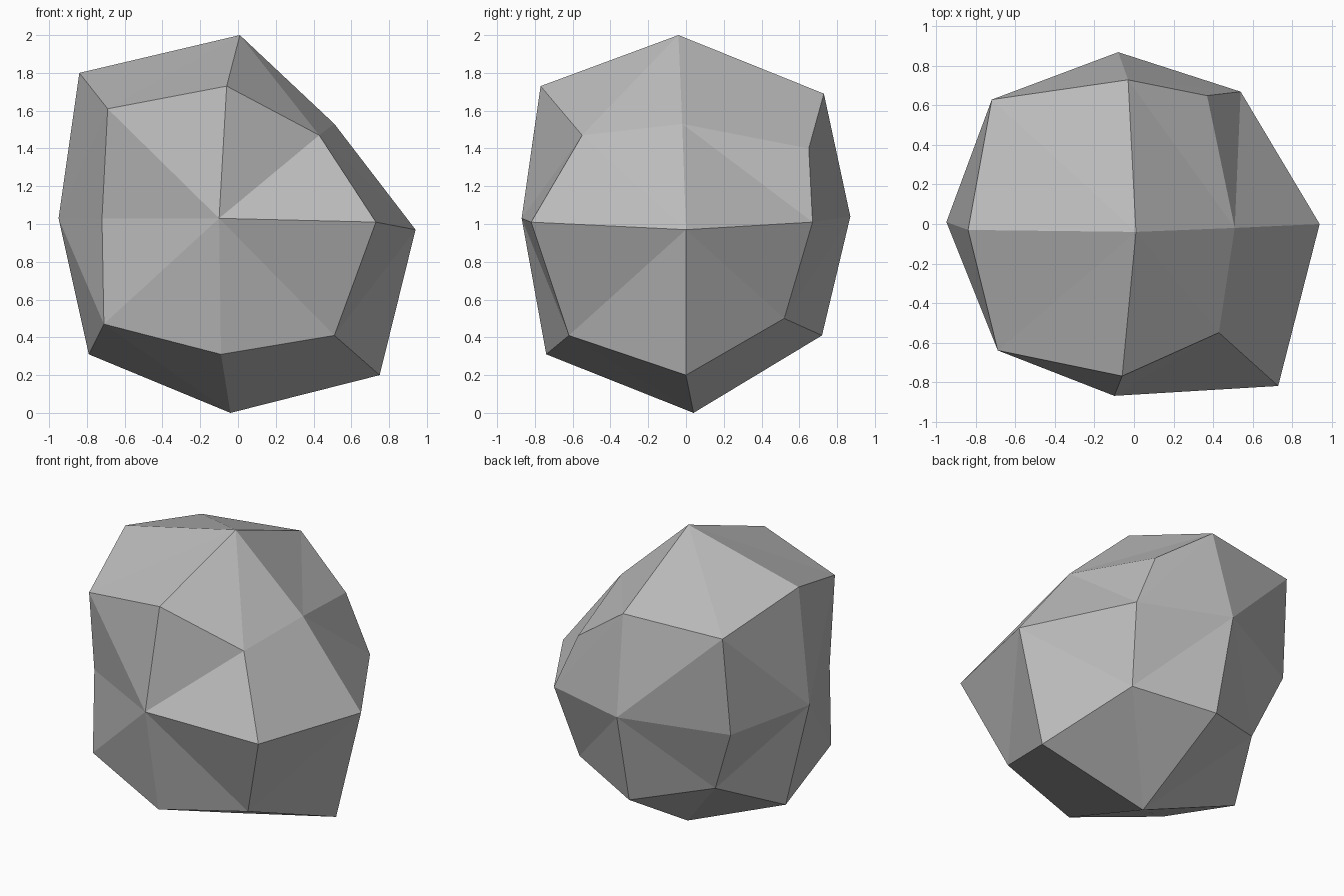
import bpy
import bmesh
from mathutils import Vector

# Remove the default cube if the scene has it
default_cube = bpy.data.objects.get("Cube")
if default_cube:
    bpy.data.objects.remove(default_cube, do_unlink=True)


def make_material(name, rgb):
    """Plain flat-coloured material."""
    mat = bpy.data.materials.new(name)
    mat.use_nodes = True
    colour = (*rgb, 1.0)
    mat.diffuse_color = colour
    mat.node_tree.nodes["Principled BSDF"].inputs["Base Color"].default_value = colour
    return mat


# Boulder points in three layers (lower, middle, upper);
# each layer has rows from front to back, each row runs along x
LOWER = [
    [(-.71, -.57, .47), (-.09, -.74, .31), (.51, -.62, .41)],
    [(-.79, .04, .31), (-.04, .04, 0), (.75, 0, .2)],
    [(-.56, .48, .53), (-.07, .72, .41), (.45, .52, .5)],
]
MIDDLE = [
    [(-.72, -.54, 1.03), (-.1, -.87, 1.03), (.73, -.82, 1.01)],
    [(-.95, .01, 1.03), None, (.94, 0, .97)],
    [(-.74, .57, .98), (-.08, .87, 1.04), (.54, .67, 1.01)],
]
UPPER = [
    [(-.69, -.64, 1.61), (-.06, -.77, 1.73), (.43, -.55, 1.47)],
    [(-.84, -.03, 1.8), (.01, -.04, 2), (.51, -.02, 1.53)],
    [(-.72, .63, 1.66), (-.03, .73, 1.69), (.37, .65, 1.4)],
]
LAYERS = [LOWER, MIDDLE, UPPER]

# Start from a cube cut once along every edge
bm = bmesh.new()
bmesh.ops.create_cube(bm, size=2)
bmesh.ops.subdivide_edges(bm, edges=bm.edges[:], cuts=1, use_grid_fill=True)


def cell(vert):
    """Lattice position of a vertex, each axis -1, 0 or 1."""
    return tuple(round(c) for c in vert.co)


cells = {v: cell(v) for v in bm.verts}

# Split every quad from side centre to cube corner,
# except at the upper back corner, which is cut off instead
CHIPPED = (1, 1, 1)
for face in bm.faces[:]:
    ring = list(face.verts)
    corner = next(i for i, v in enumerate(ring) if 0 not in cells[v])
    start = corner + 1 if cells[ring[corner]] == CHIPPED else corner
    bmesh.utils.face_split(face, ring[start % 4], ring[(start + 2) % 4])

# Push the lattice out into the irregular boulder
for vert, (i, j, k) in cells.items():
    vert.co = Vector(LAYERS[k + 1][j + 1][i + 1])

bmesh.ops.recalc_face_normals(bm, faces=bm.faces[:])
mesh = bpy.data.meshes.new("boulder")
bm.to_mesh(mesh)
bm.free()

# Flat-shaded stone object
mesh.shade_flat()
mesh.materials.append(make_material("stone grey", (.5, .5, .5)))
boulder = bpy.data.objects.new("boulder", mesh)
bpy.context.collection.objects.link(boulder)
